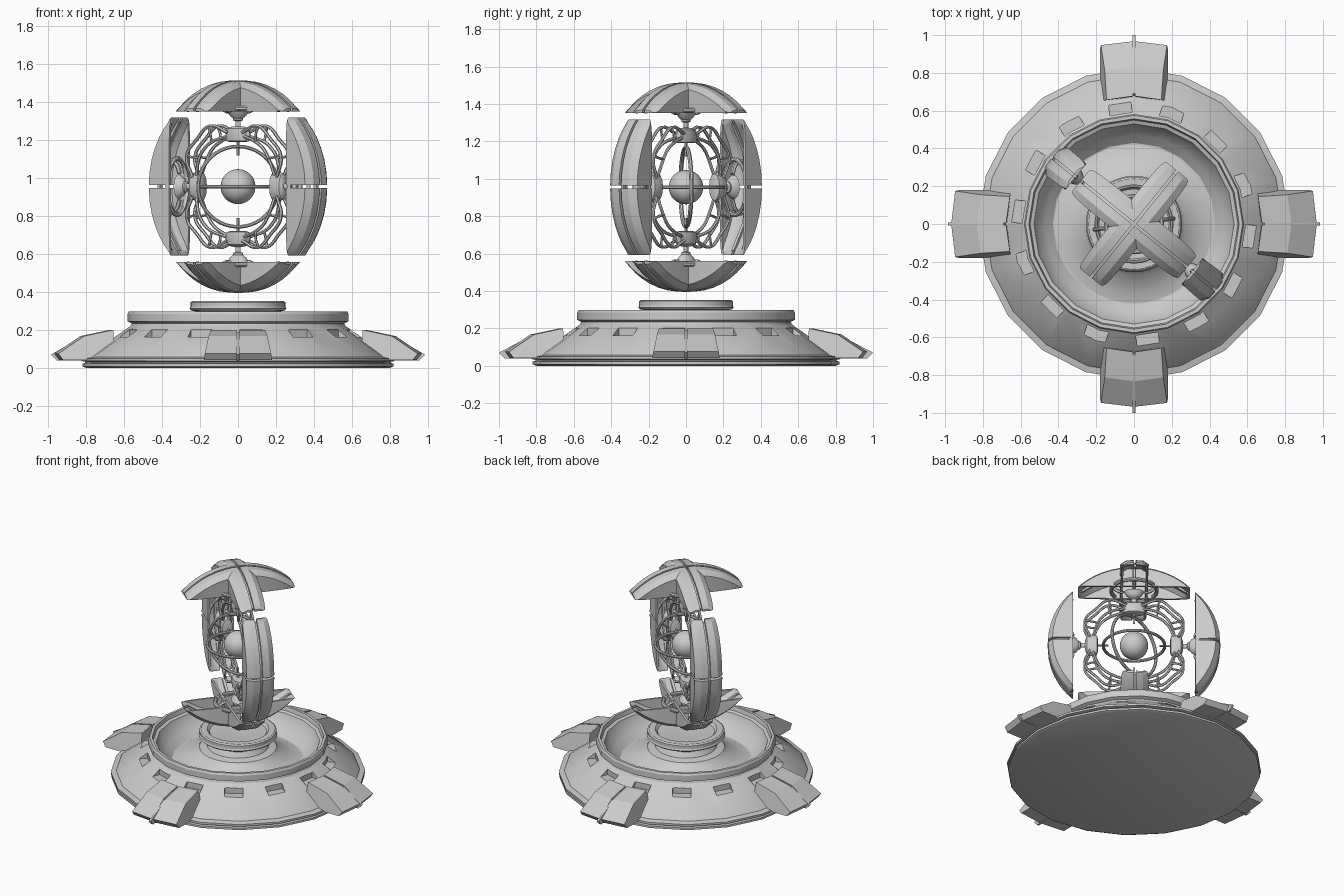
import bpy, bmesh
from math import pi, cos, sin, sqrt, radians
from mathutils import Matrix

if "Cube" in bpy.data.objects:
    bpy.data.objects.remove(bpy.data.objects["Cube"])


def add(name, me, mat=None, angle=25):
    if mat is not None:
        me.transform(mat)
    bm = bmesh.new()
    bm.from_mesh(me)
    bmesh.ops.recalc_face_normals(bm, faces=bm.faces)
    bm.to_mesh(me)
    bm.free()
    ob = bpy.data.objects.new(name, me)
    bpy.context.collection.objects.link(ob)
    bpy.ops.object.select_all(action='DESELECT')
    ob.select_set(True)
    bpy.context.view_layer.objects.active = ob
    bpy.ops.object.shade_smooth_by_angle(angle=radians(angle))
    return ob


def mesh(verts, faces):
    me = bpy.data.meshes.new("part")
    me.from_pydata([tuple(v) for v in verts], [], faces)
    return me


def loft(sections):
    """Closed solid through equal-length cross-sections."""
    n, m = len(sections[0]), len(sections)
    faces = [(i * n + j, i * n + (j + 1) % n, (i + 1) * n + (j + 1) % n, (i + 1) * n + j)
             for i in range(m - 1) for j in range(n)]
    faces += [tuple(range(n)), tuple((m - 1) * n + j for j in range(n))]
    return mesh([v for s in sections for v in s], faces)


def lathe(profile, sides, closed=False):
    """Revolve (radius, z) points about z; closed makes a ring, otherwise capped."""
    n = len(profile)
    verts = [(r * cos(2 * pi * k / sides), r * sin(2 * pi * k / sides), z)
             for k in range(sides) for r, z in profile]
    faces = []
    for k in range(sides):
        a, b = k * n, (k + 1) % sides * n
        for j in range(n if closed else n - 1):
            q = (j + 1) % n
            faces.append((a + j, b + j, b + q, a + q))
    if not closed:
        faces += [tuple(k * n for k in range(sides)), tuple(k * n + n - 1 for k in range(sides))]
    return mesh(verts, faces)


def ring(radius, w, h, z=0, sides=40):
    return lathe([(radius + w * cos(a * pi / 4 + pi / 8), z + h * sin(a * pi / 4 + pi / 8))
                  for a in range(8)], sides, True)


def box(x0, x1, y0, y1, z0, z1):
    return loft([[(x, y0, z0), (x, y1, z0), (x, y1, z1), (x, y0, z1)] for x in (x0, x1)])


def tube(points, radius):
    cu = bpy.data.curves.new("path", 'CURVE')
    cu.dimensions = '3D'
    cu.bevel_depth, cu.bevel_resolution, cu.resolution_u = radius, 1, 5
    cu.use_fill_caps = True
    sp = cu.splines.new('BEZIER')
    sp.bezier_points.add(len(points) - 1)
    for bp, p in zip(sp.bezier_points, points):
        bp.co = p
        bp.handle_left_type = bp.handle_right_type = 'AUTO'
    ob = bpy.data.objects.new("path", cu)
    me = bpy.data.meshes.new_from_object(ob)
    bpy.data.objects.remove(ob)
    return me


def rz(deg):
    return Matrix.Rotation(radians(deg), 4, 'Z')


# --- Base dish with raised rim and hollow bowl
base = add("base_dish", lathe(
    [(0.80, 0), (0.82, 0.008), (0.82, 0.022), (0.805, 0.026), (0.805, 0.032), (0.825, 0.036),
     (0.825, 0.05), (0.79, 0.058), (0.785, 0.066), (0.565, 0.222), (0.56, 0.235), (0.582, 0.245),
     (0.582, 0.285), (0.575, 0.298), (0.557, 0.298), (0.55, 0.27), (0.53, 0.262), (0.51, 0.215),
     (0.47, 0.175), (0.43, 0.14), (0.30, 0.12)], 20))

# window pockets around the slope
bm = bmesh.new()
for k in range(14):
    b = box(0.585, 0.72, -0.06, 0.06, 0.162, 0.202)
    b.transform(rz(19.6 + k * 360 / 14))
    bm.from_mesh(b)
bmesh.ops.recalc_face_normals(bm, faces=bm.faces)
cut_me = bpy.data.meshes.new("window_cutter")
bm.to_mesh(cut_me)
bm.free()
cutter = bpy.data.objects.new("window_cutter", cut_me)
bpy.context.collection.objects.link(cutter)
cutter.hide_render = True
mod = base.modifiers.new("windows", 'BOOLEAN')
mod.operation, mod.object, mod.solver = 'DIFFERENCE', cutter, 'EXACT'
bpy.context.view_layer.objects.active = base
bpy.ops.object.modifier_move_to_index(modifier="windows", index=0)
bpy.ops.object.modifier_apply(modifier="windows")
bpy.data.objects.remove(cutter)

# --- Central pedestal
add("pedestal", lathe(
    [(0.42, 0.115), (0.42, 0.14), (0.37, 0.15), (0.27, 0.20), (0.25, 0.225), (0.20, 0.235),
     (0.18, 0.27), (0.21, 0.295), (0.245, 0.302), (0.255, 0.312), (0.25, 0.322), (0.25, 0.345),
     (0.24, 0.352), (0.20, 0.352), (0.185, 0.335), (0.02, 0.325)], 40))

# --- Four splayed feet, each two halves and a thin centre fin
foot = [(0.66, 0.10, 0.17), (0.665, 0.20, 0.145), (0.82, 0.167, 0.155),
        (0.955, 0.075, 0.175), (0.93, 0.042, 0.18), (0.75, 0.042, 0.18)]
for k in range(4):
    for s in (1, -1):
        me = loft([[(r + 0.012, 0.006 * s, z) for r, z, w in foot],
                   [(r - 0.008, w * s, z) for r, z, w in foot]])
        add("foot_half", me, rz(90 * k), 20)
    tip = 0.985 if k % 2 == 0 else 1.0
    fin = [(0.67, 0.08), (0.69, 0.19), (0.83, 0.16), (tip, 0.07), (tip - 0.03, 0.04), (0.75, 0.04)]
    add("foot_fin", loft([[(r, y, z) for r, z in fin] for y in (-0.007, 0.007)]), rz(90 * k))

# --- Floating core
C = Matrix.Translation((0, 0, 0.955))
me = bpy.data.meshes.new("core")
bm = bmesh.new()
bmesh.ops.create_uvsphere(bm, u_segments=32, v_segments=16, radius=0.092)
bm.to_mesh(me)
bm.free()
add("core_sphere", me, C, 40)
add("horizontal_ring", ring(0.2, 0.01, 0.01), C)
add("vertical_ring", ring(0.212, 0.01, 0.012), C @ rz(8) @ Matrix.Rotation(pi / 2, 4, 'X'))


# --- Armour shell quarter: curved hollow panel with bevelled side
def shell_quarter(sx, sy):
    secs = []
    for i in range(9):
        s = 0.008 + 0.355 * sin(i / 8 * pi / 2)
        h = sqrt(0.52 ** 2 - s * s) + 0.04
        c = lambda z: max(z, 0.398)
        k = 1 - 0.25 * (i / 8) ** 4
        sec = [(0.007, h), (0.055 * k, h - 0.002), (0.093 * k, c(h - 0.03)), (0.088 * k, 0.396),
               (0.074 * k, 0.396), (0.074 * k, c(h - 0.05) - 0.001), (0.045 * k, c(h - 0.03) - 0.001),
               (0.007, c(h - 0.028) - 0.001)]
        secs.append([(s * sx, t * sy, z) for t, z in sec])
    return loft(secs)


# --- Four assemblies round the frame: top, bottom and two sides
FRAME = C @ rz(-39)
for q, side in enumerate(("top", "right", "bottom", "left")):
    M = FRAME @ Matrix.Rotation(q * pi / 2, 4, 'Y')
    cap = q % 2 == 0
    for turn in ((0, 90) if cap else (0,)):
        for sx in (1, -1):
            for sy in (1, -1):
                add(side + "_shell_panel", shell_quarter(sx, sy), M @ rz(turn), 20)
        # thin rib seen in the panel slit
        rib = [(s, sqrt(0.505 ** 2 - s * s) + 0.04) for s in (-0.34, -0.2, -0.07, 0.07, 0.2, 0.34)]
        me = loft([[(s, y, z) for s, z in rib] + [(s, y, z - 0.02) for s, z in reversed(rib)]
                   for y in (-0.009, 0.009)])
        add(side + "_rib", me, M @ rz(turn))
        for a in (0, 180):
            add(side + "_strut", tube([(0.07, 0, 0.395), (0.12, 0, 0.42), (0.14, 0, 0.47),
                                       (0.10, 0, 0.515)], 0.012), M @ rz(turn + a))
    # collar ring, squeezed to the panel width on the sides
    add(side + "_collar_ring", ring(0.148, 0.013, 0.013, 0.412),
        M @ Matrix.Diagonal((1, 1 if cap else 0.55, 1, 1)))
    # slim pad, stem and bowl on the inside
    add(side + "_pad", lathe([(0.05, 0.235), (0.073, 0.24), (0.082, 0.27), (0.07, 0.305),
                              (0.045, 0.315), (0.02, 0.318)], 12), M @ Matrix.Diagonal((1, 0.5, 1, 1)))
    add(side + "_hub", lathe([(0.016, 0.31), (0.016, 0.345), (0.03, 0.35), (0.03, 0.36),
                              (0.05, 0.375), (0.065, 0.40), (0.057, 0.40), (0.04, 0.385),
                              (0.02, 0.38), (0.012, 0.40)], 20), M @ Matrix.Diagonal((1, 0.7, 1, 1)))
    add(side + "_pin", box(-0.005, 0.005, -0.005, 0.005, 0.165, 0.26), M)
    # bowed rods linking this pad to the next
    for v in (-0.035, 0.035):
        add("outer_link", tube([(0.05, v * 0.8, 0.285), (0.16, v, 0.32), (0.25, v, 0.25),
                                (0.32, v, 0.16), (0.285, v * 0.8, 0.05)], 0.009), M)
        add("inner_link", tube([(0.06, v * 0.6, 0.265), (0.15, v, 0.235), (0.20, v, 0.20),
                                (0.235, v, 0.15), (0.265, v * 0.6, 0.06)], 0.009), M)
        add("cross_link", tube([(0.15, v, 0.235), (0.155, v * 1.2, 0.28), (0.17, v, 0.32)], 0.007), M)
        add("cross_link", tube([(0.235, v, 0.15), (0.28, v * 1.2, 0.155), (0.32, v, 0.17)], 0.007), M)
